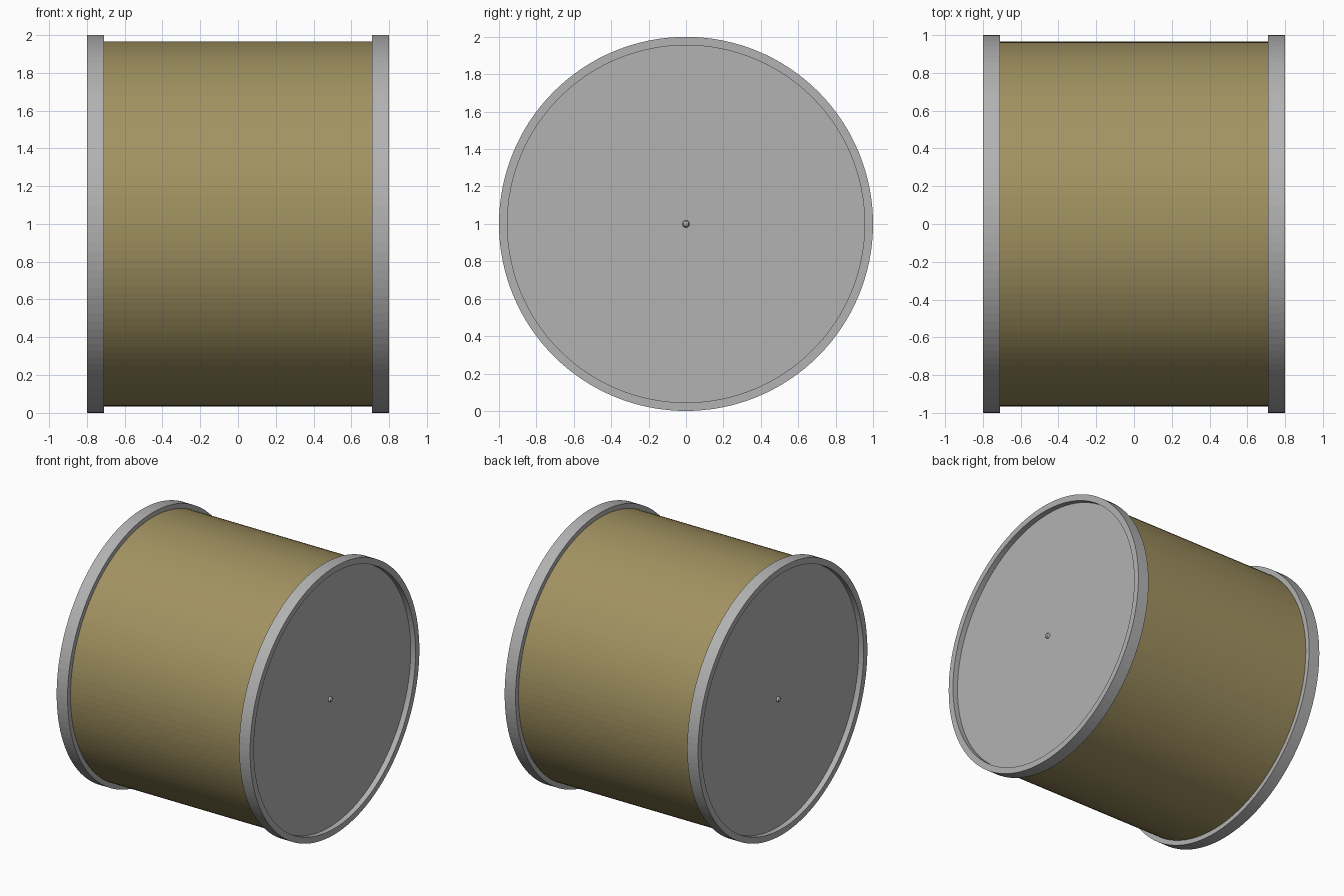
import bpy, bmesh, math

if "Cube" in bpy.data.objects:
    bpy.data.objects.remove(bpy.data.objects["Cube"])

SEG = 128


def material(name, rgb):
    m = bpy.data.materials.new(name)
    m.diffuse_color = (*rgb, 1)
    m.use_nodes = True
    m.node_tree.nodes["Principled BSDF"].inputs["Base Color"].default_value = m.diffuse_color
    return m


grey = material("grey metal", (0.45, 0.45, 0.45))
gold = material("dull gold", (0.36, 0.29, 0.12))


def lathe(name, profile, mat, seg=SEG, closed=False):
    """Revolve (x, radius) points round the horizontal axis at z = 1."""
    bm = bmesh.new()
    rings = []
    for x, r in profile:
        if r == 0:
            rings.append([bm.verts.new((x, 0, 1))] * seg)
        else:
            rings.append([bm.verts.new((x, r * math.cos(i * math.tau / seg),
                                        1 + r * math.sin(i * math.tau / seg)))
                          for i in range(seg)])
    pairs = list(zip(rings, rings[1:]))
    if closed:
        pairs.append((rings[-1], rings[0]))
    for a, b in pairs:
        for i in range(seg):
            j = (i + 1) % seg
            quad = list(dict.fromkeys((a[i], a[j], b[j], b[i])))
            bm.faces.new(quad)
    bmesh.ops.recalc_face_normals(bm, faces=bm.faces)
    me = bpy.data.meshes.new(name)
    bm.to_mesh(me)
    bm.free()
    me.materials.append(mat)
    ob = bpy.data.objects.new(name, me)
    bpy.context.collection.objects.link(ob)
    return ob


# Main barrel shell
lathe("barrel", [(-0.715, 0.965), (0.715, 0.965)], gold)

for side, s in (("left", -1), ("right", 1)):
    # Raised hoop at the end
    lathe(side + "_rim", [(s * 0.71, 0.955), (s * 0.71, 1.0),
                          (s * 0.80, 1.0), (s * 0.80, 0.955)], grey, closed=True)
    # Recessed end plate
    lathe(side + "_end_plate", [(s * 0.72, 0), (s * 0.72, 0.957),
                                (s * 0.76, 0.957), (s * 0.76, 0)], grey)
    # Small centre stud
    lathe(side + "_centre_stud", [(s * 0.755, 0.02), (s * 0.765, 0.019),
                                  (s * 0.774, 0.014), (s * 0.78, 0)], grey, seg=24)
